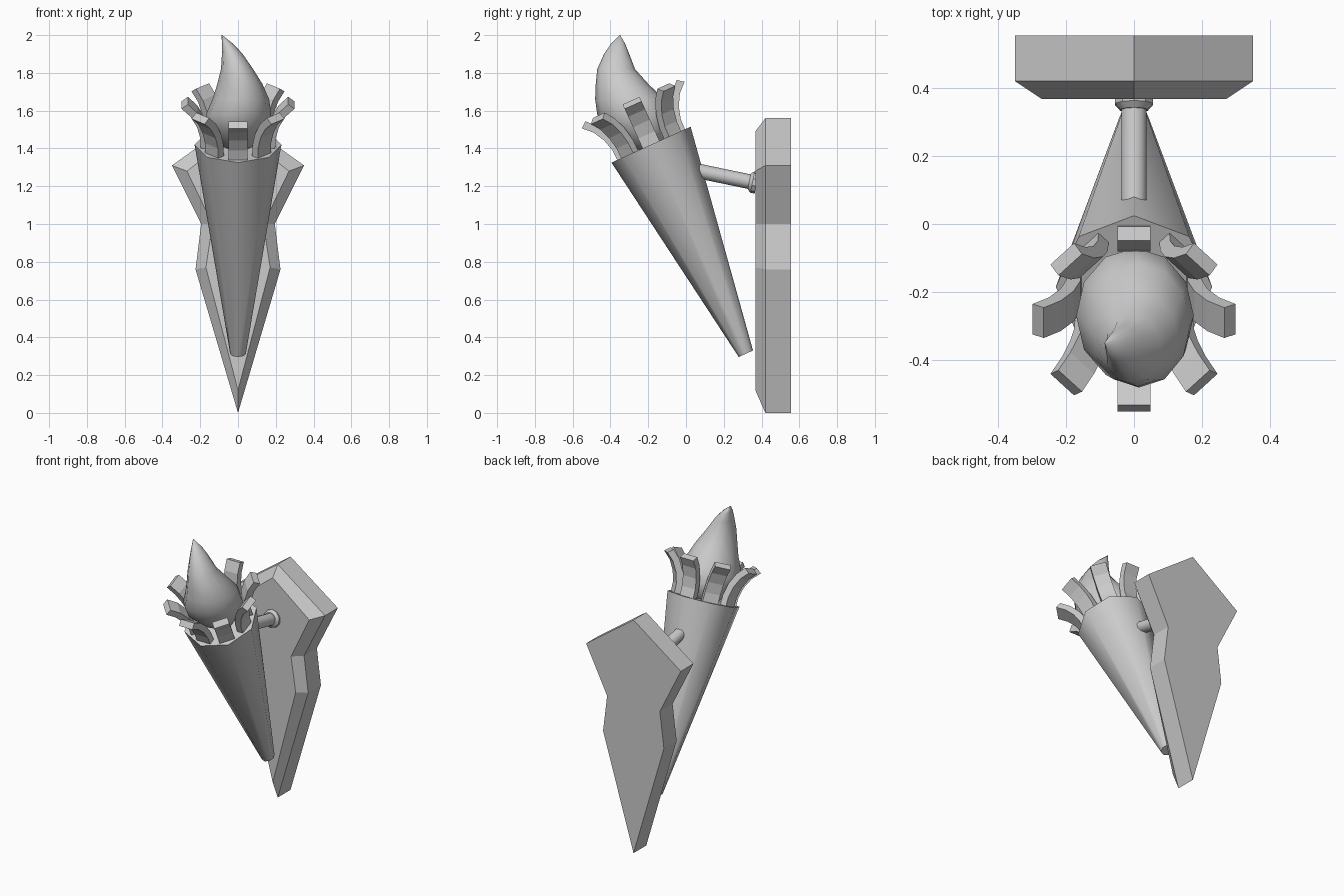
import bpy, bmesh
from math import sin, cos, pi, radians
from mathutils import Vector

if "Cube" in bpy.data.objects:
    bpy.data.objects.remove(bpy.data.objects["Cube"])


def make(name, verts, faces, smooth=None):
    me = bpy.data.meshes.new(name)
    me.from_pydata([tuple(v) for v in verts], [], faces)
    bm = bmesh.new()
    bm.from_mesh(me)
    bmesh.ops.recalc_face_normals(bm, faces=bm.faces)
    bm.to_mesh(me)
    bm.free()
    ob = bpy.data.objects.new(name, me)
    bpy.context.collection.objects.link(ob)
    if smooth:
        bpy.ops.object.select_all(action='DESELECT')
        ob.select_set(True)
        bpy.context.view_layer.objects.active = ob
        bpy.ops.object.shade_smooth_by_angle(angle=radians(smooth))
    return ob


def loft(name, rings, smooth=None):
    """Skin equal-length rings and cap both ends."""
    n = len(rings[0])
    verts = [v for r in rings for v in r]
    faces = [(k * n + i, k * n + (i + 1) % n, (k + 1) * n + (i + 1) % n, (k + 1) * n + i)
             for k in range(len(rings) - 1) for i in range(n)]
    faces += [tuple(range(n)), tuple(range(len(verts) - n, len(verts)))]
    return make(name, verts, faces, smooth)


def tube(name, stations, n, smooth):
    """Round loft through (y, z, radius) stations in the x = 0 plane."""
    a, b = Vector((0, *stations[0][:2])), Vector((0, *stations[-1][:2]))
    side = Vector((1, 0, 0))
    up = side.cross((b - a).normalized())
    rings = [[Vector((0, y, z)) + r * (sin(2 * pi * i / n) * side + cos(2 * pi * i / n) * up)
              for i in range(n)] for y, z, r in stations]
    return loft(name, rings, smooth)


# Wall plate with chamfered front
def outline(half, y):
    pts = half + [(-x, z) for x, z in half[-2:0:-1]]
    return [(x, y, z) for x, z in pts]


outer = [(0, 1.56), (0.35, 1.31), (0.195, 1.0), (0.225, 0.76), (0, 0)]
inner = [(0, 1.49), (0.27, 1.28), (0.135, 1.0), (0.17, 0.77), (0, 0.12)]
loft("wall_plate", [outline(outer, 0.555), outline(outer, 0.42), outline(inner, 0.367)])

# Tapered torch body, leaning forward
tube("torch_body", [(0.317, 0.313, 0.0415), (-0.185, 1.42, 0.23)], 8, 50)

# Support arm and its collar
tube("support_arm", [(0.0, 1.294, 0.039), (0.39, 1.213, 0.039)], 10, 50)
tube("arm_collar", [(0.335, 1.226, 0.042), (0.352, 1.222, 0.058), (0.375, 1.218, 0.058)], 10, 30)

# Eight curved prongs around the rim
mouth = Vector((0, -0.185, 1.42))
axis = Vector((0, -0.413, 0.911)).normalized()
ex = Vector((1, 0, 0))
ey = axis.cross(ex)
path = [(0.175, -0.03, 0), (0.178, 0.06, 8), (0.197, 0.13, 20), (0.233, 0.195, 32), (0.282, 0.243, 38)]
for k in range(8):
    t = k * pi / 4
    out = cos(t) * ex + sin(t) * ey
    side = axis.cross(out) * 0.049
    rings = []
    for r, h, lean in path:
        c = mouth + out * r + axis * h
        d = (out * cos(radians(lean)) - axis * sin(radians(lean))) * 0.021
        rings.append([c + d + side, c + d - side, c - d - side, c - d + side])
    loft(f"prong_{k + 1}", rings)

# Flame: (z, centre x, centre y, half width, half depth)
flame = [(1.385, 0, -0.2, 0.03, 0.03), (1.42, 0, -0.22, 0.10, 0.10),
         (1.50, 0, -0.25, 0.158, 0.175), (1.58, 0.003, -0.27, 0.173, 0.2),
         (1.66, 0.015, -0.298, 0.15, 0.183), (1.74, 0.01, -0.338, 0.12, 0.14),
         (1.82, -0.005, -0.37, 0.085, 0.1), (1.90, -0.03, -0.367, 0.055, 0.067),
         (1.95, -0.053, -0.36, 0.032, 0.04), (2.0, -0.085, -0.35, 0.002, 0.002)]
loft("flame", [[(cx + rx * sin(pi * i / 6), cy + ry * cos(pi * i / 6), z) for i in range(12)]
               for z, cx, cy, rx, ry in flame], 60)
